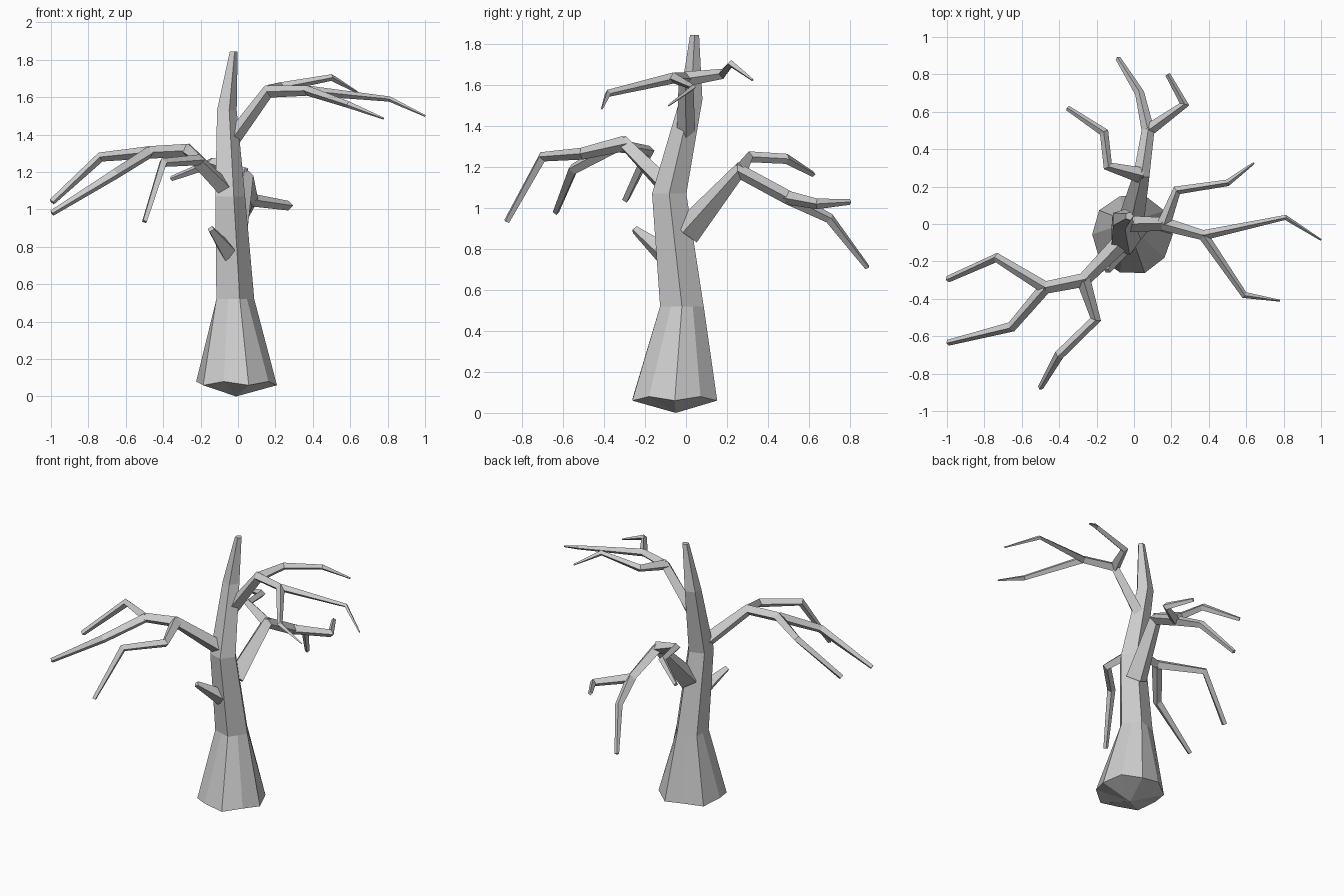
import bpy, bmesh
from math import cos, sin, pi
from mathutils import Vector

if "Cube" in bpy.data.objects:
    bpy.data.objects.remove(bpy.data.objects["Cube"])


def skin(name, rings, start=None, end=None):
    """Join rings of points with quads; close ends with a face or a centre point."""
    bm = bmesh.new()
    loops = [[bm.verts.new(p) for p in r] for r in rings]
    n = len(loops[0])
    for a, b in zip(loops, loops[1:]):
        for i in range(n):
            j = (i + 1) % n
            bm.faces.new((a[i], a[j], b[j], b[i]))
    for loop, tip in ((loops[0], start), (loops[-1], end)):
        if tip is None:
            bm.faces.new(loop)
        else:
            t = bm.verts.new(tip)
            for i in range(n):
                bm.faces.new((loop[i], loop[(i + 1) % n], t))
    bmesh.ops.recalc_face_normals(bm, faces=bm.faces)
    me = bpy.data.meshes.new(name)
    bm.to_mesh(me)
    bm.free()
    ob = bpy.data.objects.new(name, me)
    bpy.context.collection.objects.link(ob)


def limb(name, path):
    """Four-sided tapering tube through (x, y, z, radius) points."""
    pts = [Vector(p[:3]) for p in path]
    rings = []
    for i, p in enumerate(pts):
        d = Vector()
        if i > 0:
            d += (p - pts[i - 1]).normalized()
        if i < len(pts) - 1:
            d += (pts[i + 1] - p).normalized()
        d.normalize()
        side = d.cross(Vector((0, 0, 1))).normalized()
        up = side.cross(d)
        r = path[i][3]
        rings.append([p + r * (cos(k * pi / 2) * side + sin(k * pi / 2) * up)
                      for k in range(4)])
    skin(name, rings)


# Trunk: pentagon above, flared ten-point foot below
def trunk_ring(x, y, z, r, odd=cos(pi / 5), dz=0.0):
    return [(x + r * (odd if k % 2 else 1) * cos(k * pi / 5),
             y + r * (odd if k % 2 else 1) * sin(k * pi / 5),
             z + (dz if k % 2 else 0)) for k in range(10)]


skin("trunk", [
    trunk_ring(-0.01, -0.055, 0.06, 0.218, 0.98, 0.02),
    trunk_ring(-0.025, -0.02, 0.52, 0.112),
    trunk_ring(-0.05, -0.082, 1.07, 0.088),
    trunk_ring(-0.065, 0.025, 1.53, 0.058),
    trunk_ring(-0.025, 0.042, 1.845, 0.023)], start=(-0.01, -0.05, 0))

# Upper right branch
f1 = (0.16, 0.0, 1.63, 0.036)
f2 = (0.37, -0.06, 1.635, 0.027)
limb("upper_branch", [(-0.05, 0.0, 1.35, 0.045), f1, f2])
limb("upper_twig_back", [f1, (0.23, 0.18, 1.655, 0.025), (0.50, 0.22, 1.705, 0.018),
                         (0.64, 0.325, 1.625, 0.006)])
limb("upper_twig_side", [f2, (0.81, 0.035, 1.59, 0.014), (1.0, -0.085, 1.50, 0.005)])
limb("upper_twig_front", [f2, (0.59, -0.38, 1.56, 0.018), (0.78, -0.41, 1.485, 0.005)])

# Back branch
f1 = (0.04, 0.26, 1.18, 0.043)
f2 = (0.075, 0.50, 1.05, 0.034)
limb("back_branch", [(-0.02, 0.0, 0.88, 0.072), f1, f2])
limb("back_twig_left", [f1, (-0.14, 0.31, 1.25, 0.027), (-0.16, 0.49, 1.24, 0.025),
                        (-0.355, 0.62, 1.165, 0.014)])
limb("back_twig_middle", [f2, (0.03, 0.70, 0.95, 0.025), (-0.085, 0.885, 0.71, 0.014)])
limb("back_twig_right", [f2, (0.27, 0.64, 1.02, 0.026), (0.18, 0.80, 1.03, 0.014)])

# Left front branch
f1 = (-0.27, -0.30, 1.315, 0.038)
f2 = (-0.475, -0.34, 1.305, 0.033)
limb("front_branch", [(-0.06, -0.09, 1.10, 0.05), f1, f2])
limb("front_twig_back", [f2, (-0.735, -0.18, 1.28, 0.026), (-0.995, -0.295, 1.04, 0.018)])
limb("front_twig_side", [f2, (-0.655, -0.55, 1.19, 0.028), (-0.995, -0.635, 0.98, 0.016)])
limb("front_twig_near", [f1, (-0.205, -0.51, 1.265, 0.029), (-0.40, -0.70, 1.25, 0.026),
                         (-0.50, -0.875, 0.935, 0.015)])

# Broken stub
limb("stub", [(-0.05, -0.10, 0.77, 0.055), (-0.145, -0.25, 0.895, 0.02)])
